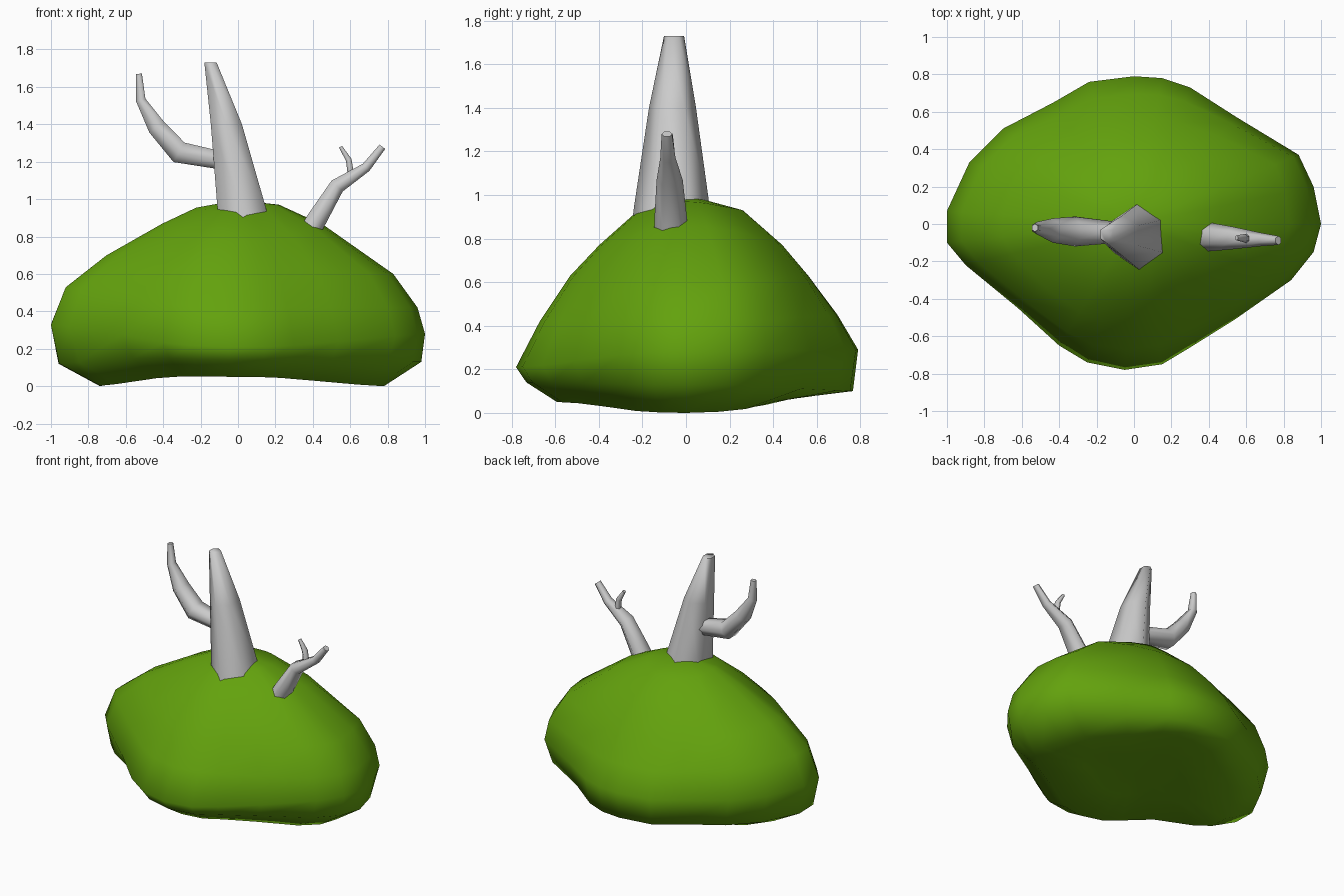
import bpy, bmesh, math
from mathutils import Vector

if "Cube" in bpy.data.objects:
    bpy.data.objects.remove(bpy.data.objects["Cube"])


def finish(name, bm, mat=None, angle=75):
    bmesh.ops.recalc_face_normals(bm, faces=bm.faces[:])
    me = bpy.data.meshes.new(name)
    bm.to_mesh(me)
    bm.free()
    ob = bpy.data.objects.new(name, me)
    bpy.context.collection.objects.link(ob)
    if mat:
        me.materials.append(mat)
    bpy.ops.object.select_all(action='DESELECT')
    bpy.context.view_layer.objects.active = ob
    ob.select_set(True)
    bpy.ops.object.shade_smooth_by_angle(angle=math.radians(angle))
    return ob


def bridge(bm, rings):
    n = len(rings[0])
    for a, b in zip(rings, rings[1:]):
        for i in range(n):
            j = (i + 1) % n
            bm.faces.new((a[i], a[j], b[j], b[i]))


def limb(name, pts, upright=False, sides=6):
    """Tapered tube through (x, y, z, width radius, thickness radius)."""
    bm = bmesh.new()
    P = [Vector(p[:3]) for p in pts]
    Y = Vector((0, 1, 0))
    rings = []
    for i, p in enumerate(pts):
        a, b = P[max(i - 1, 0)], P[min(i + 1, len(P) - 1)]
        t = (P[i] - a).normalized() + (b - P[i]).normalized()
        if upright:
            t = Vector((0, 0, 1))
        n = Y.cross(t).normalized()
        ring = []
        for k in range(sides):
            ang = 2 * math.pi * k / sides
            ring.append(bm.verts.new(P[i] + Y * p[3] * math.cos(ang)
                                     + n * p[4] * math.sin(ang)))
        rings.append(ring)
    bridge(bm, rings)
    bm.faces.new(rings[0])
    bm.faces.new(rings[-1])
    return finish(name, bm)


# Bush: top outline scaled by four side profiles blended around it
outline = [(1, 0), (.96, .2), (.88, .37), (.55, .57), (.3, .73), (.15, .78),
           (0, .79), (-.24, .76), (-.43, .65), (-.7, .51), (-.88, .33),
           (-1, .07), (-1, -.1), (-.9, -.22), (-.62, -.45), (-.4, -.65),
           (-.25, -.74), (-.05, -.78), (.15, -.75), (.3, -.66), (.54, -.51),
           (.84, -.3), (.96, -.15)]
right = [(.4, .06), (.78, 0), (.98, .13), (1, .28), (.96, .42), (.83, .6),
         (.46, .86), (.22, .97)]
left = [(.4, .06), (.74, 0), (.96, .12), (1, .33), (.92, .53), (.7, .7),
        (.4, .87), (.22, .955)]
front = [(.35, .08), (.76, .05), (.94, .14), (1, .21), (.86, .42), (.68, .63),
         (.51, .77), (.28, .93)]
back = [(.4, .08), (.76, .08), (.97, .10), (1, .29), (.88, .45), (.71, .63),
        (.56, .77), (.33, .93)]
# Fullness of the corners per level: dents below, bulges above
swell = [-.04, -.07, -.05, 0, .04, .1, .15, .14]

green = bpy.data.materials.new("leaf_green")
green.diffuse_color = (0.125, 0.36, 0.004, 1)
green.use_nodes = True
green.node_tree.nodes["Principled BSDF"].inputs["Base Color"].default_value = green.diffuse_color
bm = bmesh.new()
rings = []
for lvl in range(len(right)):
    ring = []
    for x, y in outline:
        w = x * x / (x * x + (y / .78) ** 2)
        sx = (right if x > 0 else left)[lvl]
        sy = (back if y > 0 else front)[lvl]
        corner = 4 * w * (1 - w) * (1 if x * y > 0 else .55)
        f = (w * sx[0] + (1 - w) * sy[0]) * (1 + corner * swell[lvl])
        z = w * sx[1] + (1 - w) * sy[1]
        if lvl < 3 and x < 0 and y < 0:
            z += .02 * corner
        ring.append(bm.verts.new((x * f, y * f, z)))
    rings.append(ring)
bridge(bm, rings)
low, high = bm.verts.new((0, 0, .09)), bm.verts.new((0, .02, .995))
for i in range(len(outline)):
    j = (i + 1) % len(outline)
    bm.faces.new((low, rings[0][j], rings[0][i]))
    bm.faces.new((high, rings[-1][i], rings[-1][j]))
finish("bush", bm, green, 85)

# Trunk
limb("trunk", [(.04, -.065, .82, .19, .165), (.02, -.065, .95, .173, .15),
               (-.062, -.062, 1.4, .108, .096),
               (-.147, -.055, 1.73, .046, .038)], upright=True)

# Branches
limb("left_branch", [(-.08, -.045, 1.205, .055, .055), (-.315, -.04, 1.25, .08, .069),
                     (-.435, -.035, 1.385, .065, .056),
                     (-.52, -.022, 1.53, .033, .03), (-.53, -.02, 1.67, .021, .019)])
limb("right_branch", [(.34, -.07, .75, .078, .065), (.42, -.07, .89, .075, .062),
                      (.53, -.075, 1.07, .06, .048), (.685, -.083, 1.17, .035, .03),
                      (.772, -.088, 1.28, .024, .022)])
limb("twig", [(.605, -.078, 1.12, .025, .02), (.592, -.076, 1.21, .023, .018),
              (.548, -.074, 1.28, .013, .011)])
